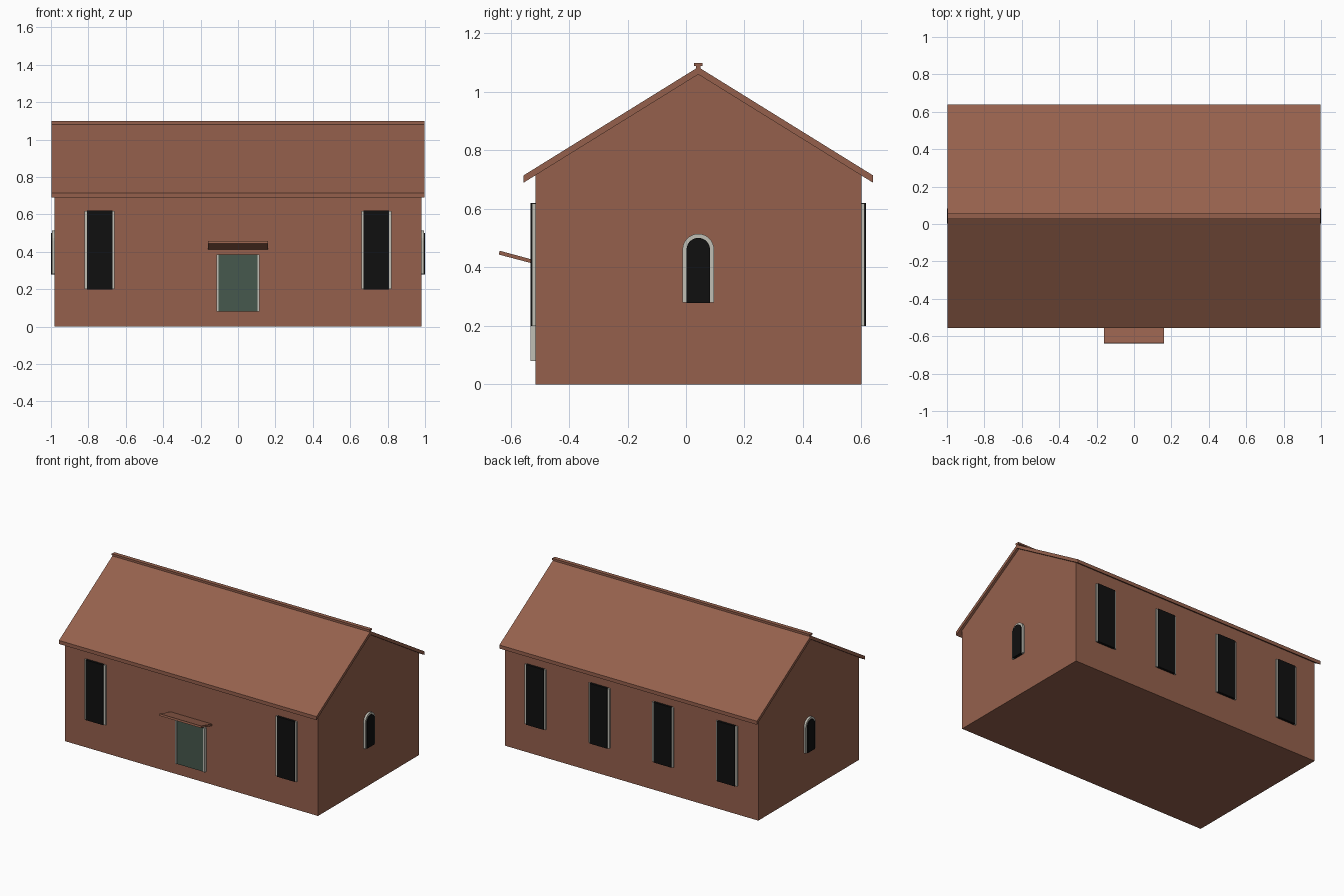
import bpy, bmesh, math
from mathutils import Vector

cube = bpy.data.objects.get("Cube")
if cube:
    bpy.data.objects.remove(cube, do_unlink=True)


def material(name, rgb):
    m = bpy.data.materials.new(name)
    m.use_nodes = True
    m.diffuse_color = (*rgb, 1)
    m.node_tree.nodes["Principled BSDF"].inputs["Base Color"].default_value = (*rgb, 1)
    return m


brick = material("brick brown", (0.30, 0.118, 0.073))
stone = material("pale stone", (0.53, 0.52, 0.46))
green = material("dark green", (0.061, 0.098, 0.075))
black = material("black glass", (0.005, 0.005, 0.005))


def extrude(name, profile, axis, start, end, mat):
    """Extrude a flat profile along x (profile is y, z) or y (profile is x, z)."""
    bm = bmesh.new()
    place = (lambda a, b: Vector((start, a, b))) if axis == "x" else (lambda a, b: Vector((a, start, b)))
    face = bm.faces.new([bm.verts.new(place(a, b)) for a, b in profile])
    shift = Vector((end - start, 0, 0)) if axis == "x" else Vector((0, end - start, 0))
    new = bmesh.ops.extrude_face_region(bm, geom=[face], use_keep_orig=True)["geom"]
    bmesh.ops.translate(bm, vec=shift, verts=[v for v in new if isinstance(v, bmesh.types.BMVert)])
    bmesh.ops.recalc_face_normals(bm, faces=bm.faces)
    mesh = bpy.data.meshes.new(name)
    bm.to_mesh(mesh)
    bm.free()
    mesh.materials.append(mat)
    obj = bpy.data.objects.new(name, mesh)
    bpy.context.collection.objects.link(obj)
    return obj


def rect(centre, half, low, high):
    return [(centre - half, low), (centre + half, low), (centre + half, high), (centre - half, high)]


def arch(centre, radius, low, spring, steps=14):
    curve = [(centre + radius * math.cos(math.pi * i / steps),
              spring + radius * math.sin(math.pi * i / steps)) for i in range(steps + 1)]
    return [(centre - radius, low), (centre + radius, low)] + curve


# Main dimensions
ridge_y, front_y, back_y, wall_x = 0.042, -0.515, 0.60, 0.98
eave_low, ridge_low, thick = 0.69, 1.06, 0.025
eave_half = 0.597
slope = (ridge_low - eave_low) / eave_half
wall_top = ridge_low - slope * (ridge_y - front_y)

# Gabled walls
extrude("walls", [(front_y, 0), (back_y, 0), (back_y, wall_top), (ridge_y, ridge_low),
                  (front_y, wall_top)], "x", -wall_x, wall_x, brick)

# Roof slopes and ridge cap
for name, side in (("front_roof", -1), ("back_roof", 1)):
    eave_y = ridge_y + side * eave_half
    extrude(name, [(ridge_y, ridge_low), (eave_y, eave_low), (eave_y, eave_low + thick),
                   (ridge_y, ridge_low + thick)], "x", -0.997, 0.997, brick)
extrude("ridge_neck", rect(ridge_y, 0.007, 1.07, 1.091), "x", -0.997, 0.997, brick)
extrude("ridge_cap", rect(ridge_y, 0.014, 1.088, 1.099), "x", -0.997, 0.997, brick)


# Tall windows along the front and back walls
def tall_window(name, x, wall_y, out):
    extrude(name + "_frame", rect(x, 0.081, 0.20, 0.618), "y", wall_y - out * 0.01, wall_y + out * 0.011, stone)
    extrude(name + "_glass", rect(x, 0.068, 0.199, 0.62), "y", wall_y - out * 0.01, wall_y + out * 0.016, black)


for i, x in enumerate((-0.74, 0.74)):
    tall_window(f"front_window_{i + 1}", x, front_y, -1)
for i, x in enumerate((-0.74, -0.247, 0.247, 0.74)):
    tall_window(f"back_window_{i + 1}", x, back_y, 1)

# Arched gable windows
for name, side in (("left", 1), ("right", -1)):
    extrude(name + "_arched_frame", arch(ridge_y, 0.054, 0.28, 0.461), "x",
            side * 0.97, side * 0.994, stone)
    extrude(name + "_arched_glass", arch(ridge_y, 0.040, 0.279, 0.461), "x",
            side * 0.97, side * 1.0, black)

# Door with side jambs and a tilted canopy
for name, side in (("left", 1), ("right", -1)):
    extrude(name + "_door_jamb", rect(side * 0.109, 0.006, 0.08, 0.386), "y", front_y + 0.01, front_y - 0.017, stone)
extrude("door", rect(0, 0.104, 0.08, 0.386), "y", front_y + 0.01, front_y - 0.014, green)
extrude("door_canopy", [(front_y, 0.411), (front_y, 0.424), (-0.637, 0.457), (-0.64, 0.444)],
        "x", -0.16, 0.16, brick)
